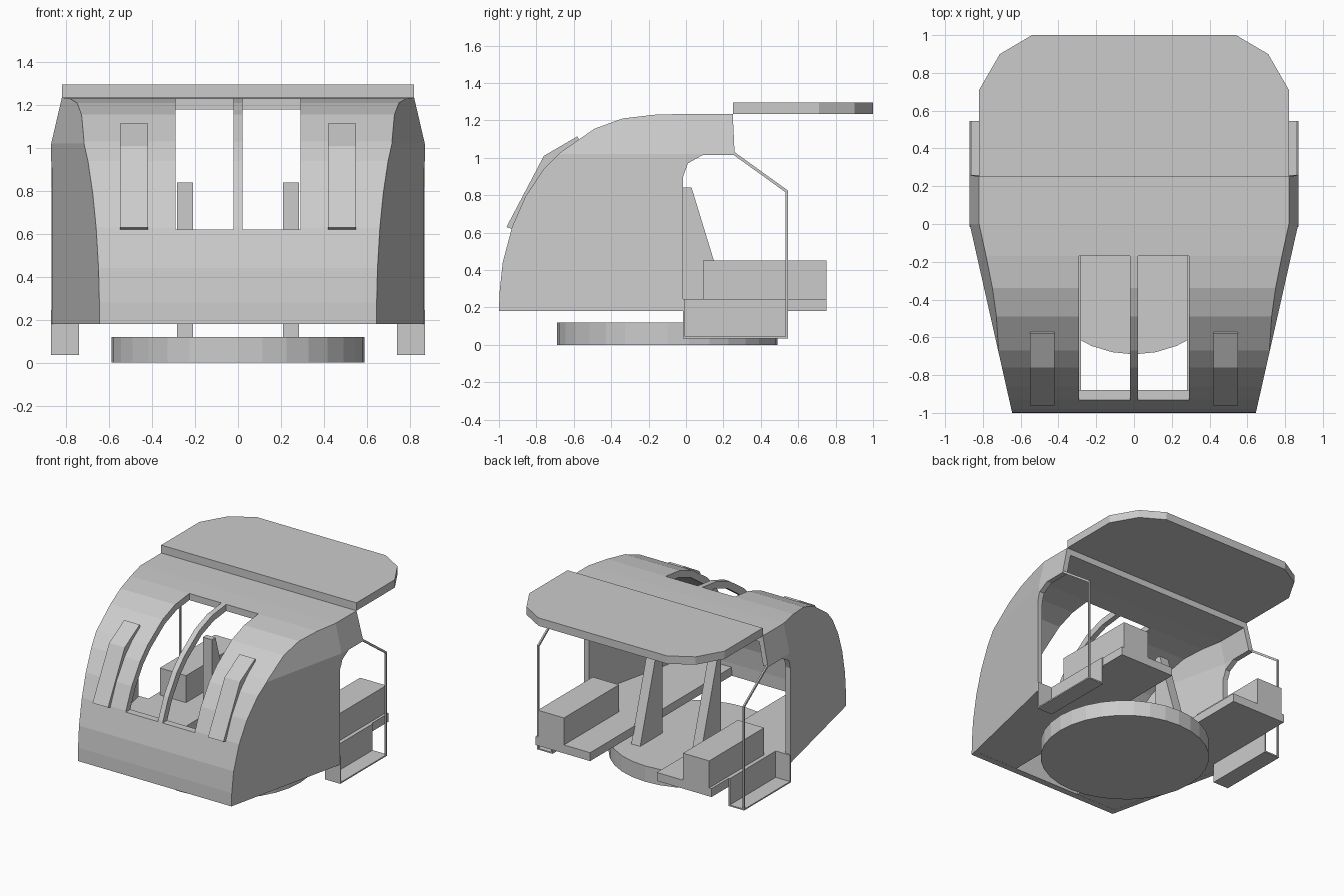
import bpy, bmesh, math
from mathutils import Vector

if "Cube" in bpy.data.objects:
    bpy.data.objects.remove(bpy.data.objects["Cube"])


def make(name, bm):
    bmesh.ops.recalc_face_normals(bm, faces=bm.faces[:])
    me = bpy.data.meshes.new(name)
    bm.to_mesh(me)
    bm.free()
    ob = bpy.data.objects.new(name, me)
    bpy.context.collection.objects.link(ob)
    return ob


def extrude(name, pts, vec):
    """Closed polygon of 3D points pushed along vec."""
    bm = bmesh.new()
    f = bm.faces.new([bm.verts.new(p) for p in pts])
    r = bmesh.ops.extrude_face_region(bm, geom=[f])
    vs = [g for g in r["geom"] if isinstance(g, bmesh.types.BMVert)]
    bmesh.ops.translate(bm, verts=vs, vec=vec)
    return make(name, bm)


def side_profile(name, yz, x0, x1):
    return extrude(name, [(x0, y, z) for y, z in yz], (x1 - x0, 0, 0))


def plan(name, xy, z0, z1):
    return extrude(name, [(x, y, z0) for x, y in xy], (0, 0, z1 - z0))


def box(name, x0, x1, y0, y1, z0, z1):
    return plan(name, [(x0, y0), (x1, y0), (x1, y1), (x0, y1)], z0, z1)


def hull(name, inset):
    """Tapered side limits, leaning in above the knuckle line."""
    bm = bmesh.new()
    for s in (-1, 1):
        for z, d in ((-0.1, 0), (1.02, 0), (1.3, 0.065)):
            for x, y in ((0.6225, -1.1), (0.87, 0), (0.87, 0.6)):
                bm.verts.new((s * (x - d - inset), y, z))
    bmesh.ops.convex_hull(bm, input=bm.verts[:])
    bmesh.ops.dissolve_limit(bm, angle_limit=0.001, verts=bm.verts[:], edges=bm.edges[:])
    return make(name, bm)


def boolean(ob, cutter, op):
    m = ob.modifiers.new("cut", 'BOOLEAN')
    m.operation, m.solver, m.object = op, 'EXACT', cutter
    bpy.context.view_layer.objects.active = ob
    bpy.ops.object.modifier_apply(modifier=m.name)
    bpy.data.objects.remove(cutter)


# Curved shield shell
curve = [(-1, 0.18), (-0.997, 0.28), (-0.98, 0.44), (-0.93, 0.63), (-0.86, 0.79),
         (-0.76, 0.94), (-0.67, 1.03), (-0.49, 1.155), (-0.34, 1.21), (-0.17, 1.23), (0, 1.235)]
shield = side_profile("shield", curve + [(0.25, 1.235), (0.26, 1.02), (0.26, 0.18)], -1, 1)
boolean(shield, hull("side_limit", 0), 'INTERSECT')
inner = [(y * 0.95, 0.18 + (z - 0.18) * 0.953) for y, z in curve]
hollow = side_profile("hollow", [(-0.95, 0.05)] + inner + [(0.45, inner[-1][1]), (0.45, 0.05)], -1.1, 1.1)
boolean(hollow, hull("inner_limit", 0.04), 'INTERSECT')
boolean(shield, hollow, 'DIFFERENCE')

# Side doorways and the two sight openings
door = side_profile("door_cut", [(-0.015, 0.1), (-0.015, 0.9), (0.01, 0.97), (0.09, 1.015),
                                 (0.5, 1.015), (0.5, 0.1)], -1.2, 1.2)
boolean(shield, door, 'DIFFERENCE')
for s in (-1, 1):
    x0, x1 = sorted((s * 0.02, s * 0.29))
    boolean(shield, box("window_cut", x0, x1, -1.2, -0.17, 0.62, 1.5), 'DIFFERENCE')

# Rear roof plate
plan("roof_plate", [(-0.82, 0.25), (0.82, 0.25), (0.82, 0.71), (0.71, 0.9), (0.54, 1),
                    (-0.54, 1), (-0.71, 0.9), (-0.82, 0.71)], 1.235, 1.295)

# Round base
plan("turntable", [(0.59 * math.cos(a), -0.1 + 0.59 * math.sin(a))
                   for a in (i * math.tau / 32 for i in range(32))], 0, 0.12)

for s, side in ((-1, "left"), (1, "right")):
    # Raised plate on the shield front
    side_profile(side + "_front_plate", [(-0.96, 0.63), (-0.76, 1.01), (-0.58, 1.115), (-0.57, 1.09),
                                         (-0.74, 0.94), (-0.93, 0.62)], s * 0.42, s * 0.55)
    # Floor platform and seat box
    plan(side + "_platform", [(s * x, y) for x, y in ((0.28, -0.97), (0.63, -0.97), (0.845, -0.015),
                                                      (0.74, -0.015), (0.74, 0.75), (0.28, 0.75))], 0.181, 0.245)
    box(side + "_seat", s * 0.5, s * 0.72, 0.09, 0.75, 0.245, 0.45)
    # Tapered gun support
    side_profile(side + "_support", [(-0.015, 0.12), (-0.015, 0.84), (0.03, 0.84), (0.25, 0.12)],
                 s * 0.21, s * 0.285)
    # Foot step made of thin plates
    box(side + "_step_tread", s * 0.74, s * 0.87, -0.015, 0.545, 0.035, 0.045)
    box(side + "_step_back", s * 0.74, s * 0.75, -0.015, 0.545, 0.035, 0.245)
    box(side + "_step_front", s * 0.74, s * 0.87, -0.015, -0.005, 0.035, 0.245)
    # Bent hand rail
    side_profile(side + "_rail", [(0.26, 1.03), (0.545, 0.825), (0.545, 0.04), (0.533, 0.04),
                                  (0.533, 0.815), (0.255, 1.015)], s * 0.857, s * 0.869)
